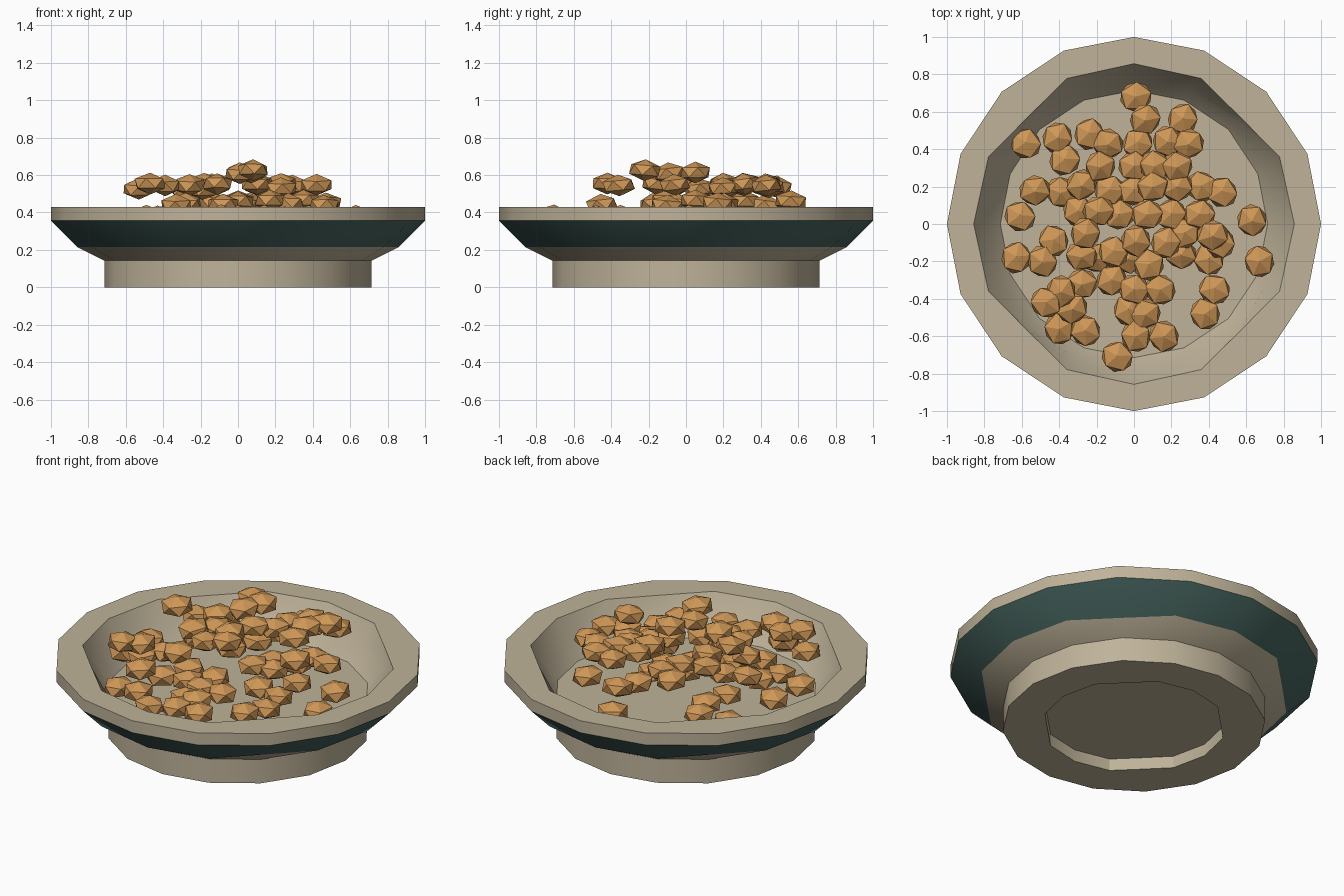
import bpy
import bmesh
import math
import random
from mathutils import Matrix

if "Cube" in bpy.data.objects:
    bpy.data.objects.remove(bpy.data.objects["Cube"], do_unlink=True)

random.seed(4)
U = 1 / 14  # bowl module


def material(name, colour):
    mat = bpy.data.materials.new(name)
    mat.use_nodes = True
    mat.diffuse_color = (*colour, 1)
    shader = next(n for n in mat.node_tree.nodes if n.type == "BSDF_PRINCIPLED")
    shader.inputs["Base Color"].default_value = (*colour, 1)
    shader.inputs["Roughness"].default_value = 0.8
    return mat


def finish(bm, name, materials):
    bmesh.ops.recalc_face_normals(bm, faces=bm.faces)
    mesh = bpy.data.meshes.new(name)
    bm.to_mesh(mesh)
    bm.free()
    obj = bpy.data.objects.new(name, mesh)
    bpy.context.collection.objects.link(obj)
    for mat in materials:
        mesh.materials.append(mat)
    return obj


cream = material("cream ceramic", (0.52, 0.45, 0.32))
teal = material("dark teal glaze", (0.065, 0.135, 0.12))
brown = material("toasted biscuit", (0.62, 0.31, 0.095))


def ring(bm, radius, z, side_angle, diagonal):
    """Sixteen-sided ring; its diagonal corners may be pulled inward."""
    verts = []
    for quarter in range(4):
        corners = ((0, 1), (side_angle, 1), (45, diagonal), (90 - side_angle, 1))
        for degrees, scale in corners:
            a = math.radians(degrees + 90 * quarter)
            r = radius * scale
            verts.append(bm.verts.new((r * math.cos(a), r * math.sin(a), z)))
    return verts


# Bowl: foot recess, foot, flared glazed side, rim, inner wall and floor
ROUND, CUT = (22, 1), (24.7, 0.94)
profile = [
    (7, 1, CUT), (7, 0, CUT), (10, 0, ROUND), (10, 2, ROUND), (12, 3, CUT),
    (14, 5, ROUND), (14, 6, ROUND), (12, 6, CUT), (10.9, 4.1, ROUND), (10, 3, ROUND),
]
GLAZED_BAND = 4
bm = bmesh.new()
rings = [ring(bm, r * U, z * U, *shape) for r, z, shape in profile]
for band, (lower, upper) in enumerate(zip(rings, rings[1:])):
    for i in range(len(lower)):
        j = (i + 1) % len(lower)
        face = bm.faces.new((lower[i], lower[j], upper[j], upper[i]))
        face.material_index = int(band == GLAZED_BAND)
bm.faces.new(rings[0])
bm.faces.new(rings[-1])
bowl = finish(bm, "bowl", [cream, teal])
bpy.ops.object.select_all(action="DESELECT")
bowl.select_set(True)
bpy.context.view_layer.objects.active = bowl
bpy.ops.object.shade_smooth_by_angle(angle=math.radians(32))


# Biscuits: flattened faceted pieces heaped in layers, positions in hundredths
def heap(name, height, spots):
    bm = bmesh.new()
    for x, y in spots:
        z = height + random.uniform(-0.015, 0.015)
        place = Matrix.Translation((x / 100, y / 100, z))
        tilt = Matrix.Rotation(random.uniform(-0.15, 0.15), 4, "X")
        turn = Matrix.Rotation(random.uniform(0, math.tau), 4, "Z")
        flat = Matrix.Diagonal((0.095, 0.088, 0.058, 1))
        bmesh.ops.create_icosphere(bm, subdivisions=1, radius=1,
                                   matrix=place @ tilt @ turn @ flat)
    return finish(bm, name, [brown])


heap("bottom_biscuits", 0.37, [
    (-58, 43), (-61, 4), (63, 2), (67, -20), (-63, -18), (-49, -20),
    (-43, -9), (-39, 17), (-37, 34), (-41, 46), (43, -35), (38, -48),
    (14, -35), (0, -35), (-12, -30), (-28, -32), (-40, -56), (-26, -57),
    (-9, -71), (1, -60), (16, -60), (6, -48), (-3, -46), (40, -19),
    (1, 68), (25, -16), (-20, -18), (-3, -18),
])
heap("middle_biscuits", 0.45, [
    (6, 56), (26, 56), (47, 17), (35, 5), (46, -10), (27, -5), (17, -10),
    (2, 43), (0, 18), (-13, 18), (-30, 7), (-28, -17), (-8, 5), (36, 20),
    (0, 31), (20, 5), (-33, -45),
])
heap("upper_biscuits", 0.54, [
    (-53, 18), (-47, -42), (-39, -36), (-24, 48), (-14, 43), (18, 44),
    (29, 43), (11, 31), (23, 31), (-18, 31), (-28, 21), (10, 20), (23, 20),
    (-26, -5), (-19, 7), (-11, -15), (42, -6),
])
heap("top_biscuits", 0.615, [(8, -22), (1, -9), (7, 5)])
